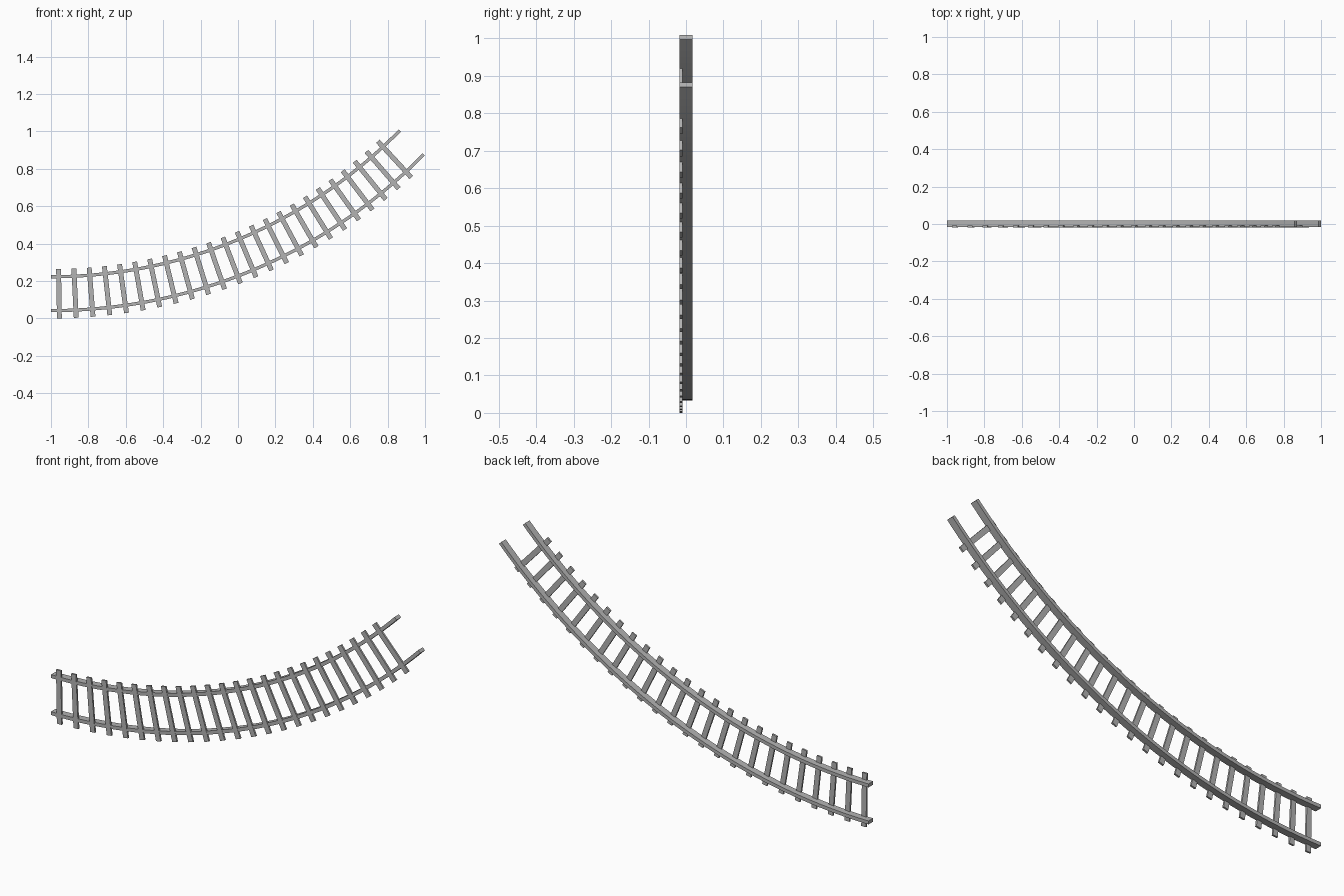
import bpy, bmesh
from math import sin, cos, radians

if "Cube" in bpy.data.objects:
    bpy.data.objects.remove(bpy.data.objects["Cube"], do_unlink=True)

CENTRE_Z = 2.838          # arc centre sits above the left end of the track
SWEEP = radians(45.47)
SLEEPERS = 24
STEP = SWEEP / (SLEEPERS + 1)

grey = bpy.data.materials.new("light_grey")
grey.use_nodes = True
colour = (0.45, 0.45, 0.45, 1)
grey.diffuse_color = colour
grey.node_tree.nodes["Principled BSDF"].inputs["Base Color"].default_value = colour


def on_arc(radius, angle, y):
    return (radius * sin(angle) - 1, y, CENTRE_Z - radius * cos(angle))


def make_object(name, bm):
    bmesh.ops.recalc_face_normals(bm, faces=bm.faces)
    mesh = bpy.data.meshes.new(name)
    bm.to_mesh(mesh)
    bm.free()
    mesh.materials.append(grey)
    obj = bpy.data.objects.new(name, mesh)
    bpy.context.collection.objects.link(obj)
    return obj


def add_rail(name, inner, outer, front, back, segments=50):
    # Sweep a rectangular section along the arc
    bm = bmesh.new()
    section = [(inner, front), (outer, front), (outer, back), (inner, back)]
    rings = [[bm.verts.new(on_arc(r, SWEEP * i / segments, y)) for r, y in section]
             for i in range(segments + 1)]
    for a, b in zip(rings, rings[1:]):
        for j in range(4):
            k = (j + 1) % 4
            bm.faces.new((a[j], a[k], b[k], b[j]))
    bm.faces.new(rings[0])
    bm.faces.new(rings[-1])
    obj = make_object(name, bm)
    bpy.ops.object.select_all(action='DESELECT')
    obj.select_set(True)
    bpy.context.view_layer.objects.active = obj
    bpy.ops.object.shade_smooth_by_angle(angle=radians(30))


def add_sleeper(name, angle, inner, outer, width, front, back):
    # Straight plank lying across both rails, square to the arc
    bm = bmesh.new()
    bmesh.ops.create_cube(bm, size=1)
    along = (cos(angle), sin(angle))
    for v in bm.verts:
        side = v.co.x * width
        radius = outer if v.co.z < 0 else inner
        x, y, z = on_arc(radius, angle, back if v.co.y > 0 else front)
        v.co = (x + along[0] * side, y, z + along[1] * side)
    make_object(name, bm)


# Rails
add_rail("lower_rail", 2.788, 2.805, -0.017, 0.0175)
add_rail("upper_rail", 2.607, 2.624, -0.017, 0.0175)

# Sleepers
for i in range(SLEEPERS):
    add_sleeper(f"sleeper_{i + 1}", STEP * (i + 0.5), 2.575, 2.838, 0.026, -0.018, -0.009)
